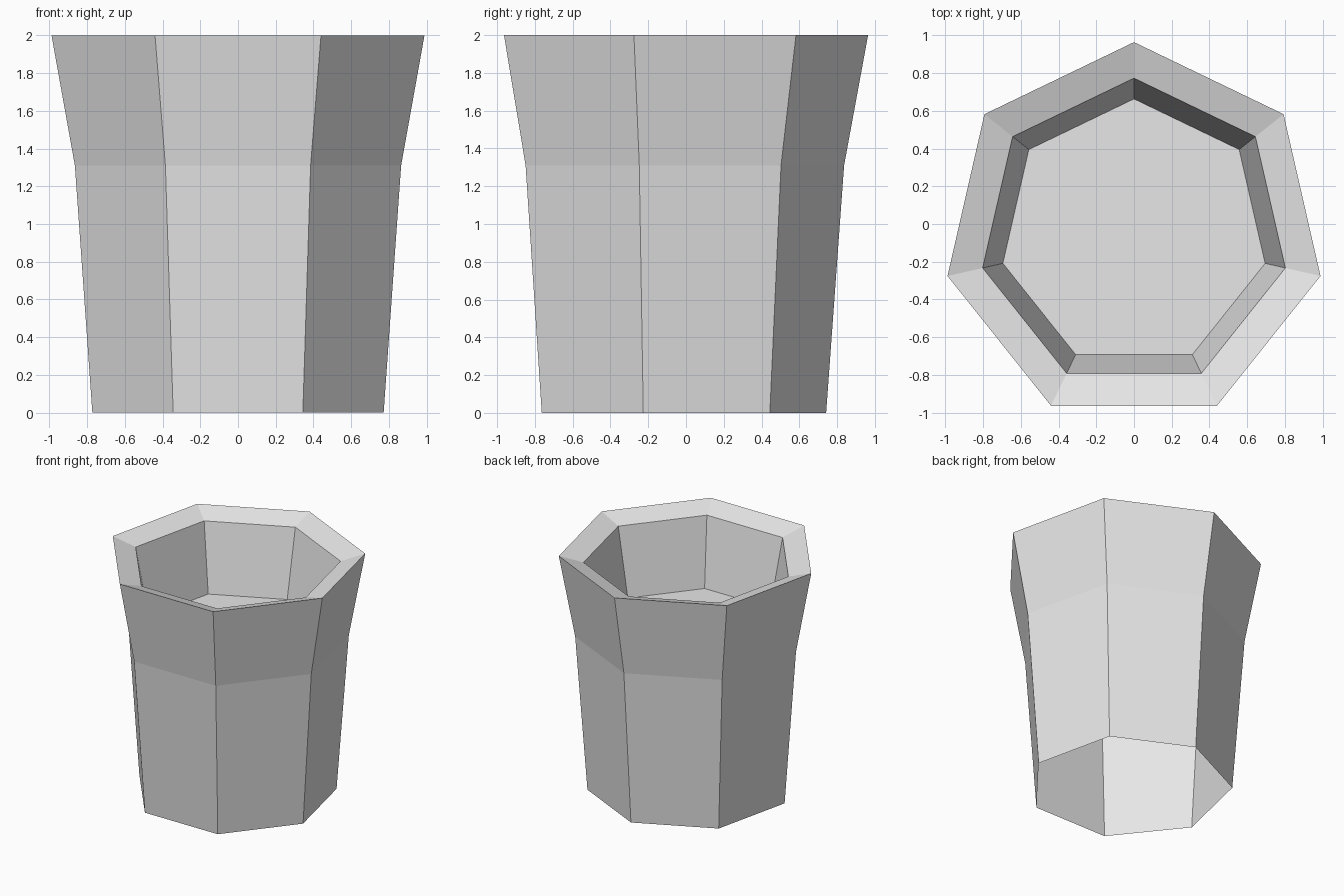
import bpy
import bmesh
from math import sin, cos, pi

cube = bpy.data.objects.get("Cube")
if cube:
    bpy.data.objects.remove(cube, do_unlink=True)

SIDES = 7
CENTRE_Y = -0.05

# Plain grey material
grey = bpy.data.materials.new("light_grey")
grey.use_nodes = True
colour = (0.8, 0.8, 0.8, 1.0)
grey.diffuse_color = colour
grey.node_tree.nodes["Principled BSDF"].inputs["Base Color"].default_value = colour


def add_ring(bm, radius, z):
    """Seven-sided ring with one corner pointing to the back."""
    angles = [pi / 2 + 2 * pi * i / SIDES for i in range(SIDES)]
    return [bm.verts.new((radius * cos(a), CENTRE_Y + radius * sin(a), z)) for a in angles]


# Profile: open foot, flared wall, lip sloping inwards, inner wall, floor
profile = [(0.792, 0.0), (0.887, 1.31), (1.014, 2.0), (0.823, 1.94), (0.713, 1.365)]

bm = bmesh.new()
rings = [add_ring(bm, r, z) for r, z in profile]
for low, high in zip(rings, rings[1:]):
    for i in range(SIDES):
        j = (i + 1) % SIDES
        bm.faces.new((low[i], low[j], high[j], high[i]))
bm.faces.new(rings[-1])  # raised floor

mesh = bpy.data.meshes.new("planter_pot")
bm.to_mesh(mesh)
bm.free()
mesh.materials.append(grey)
pot = bpy.data.objects.new("planter_pot", mesh)
bpy.context.collection.objects.link(pot)
